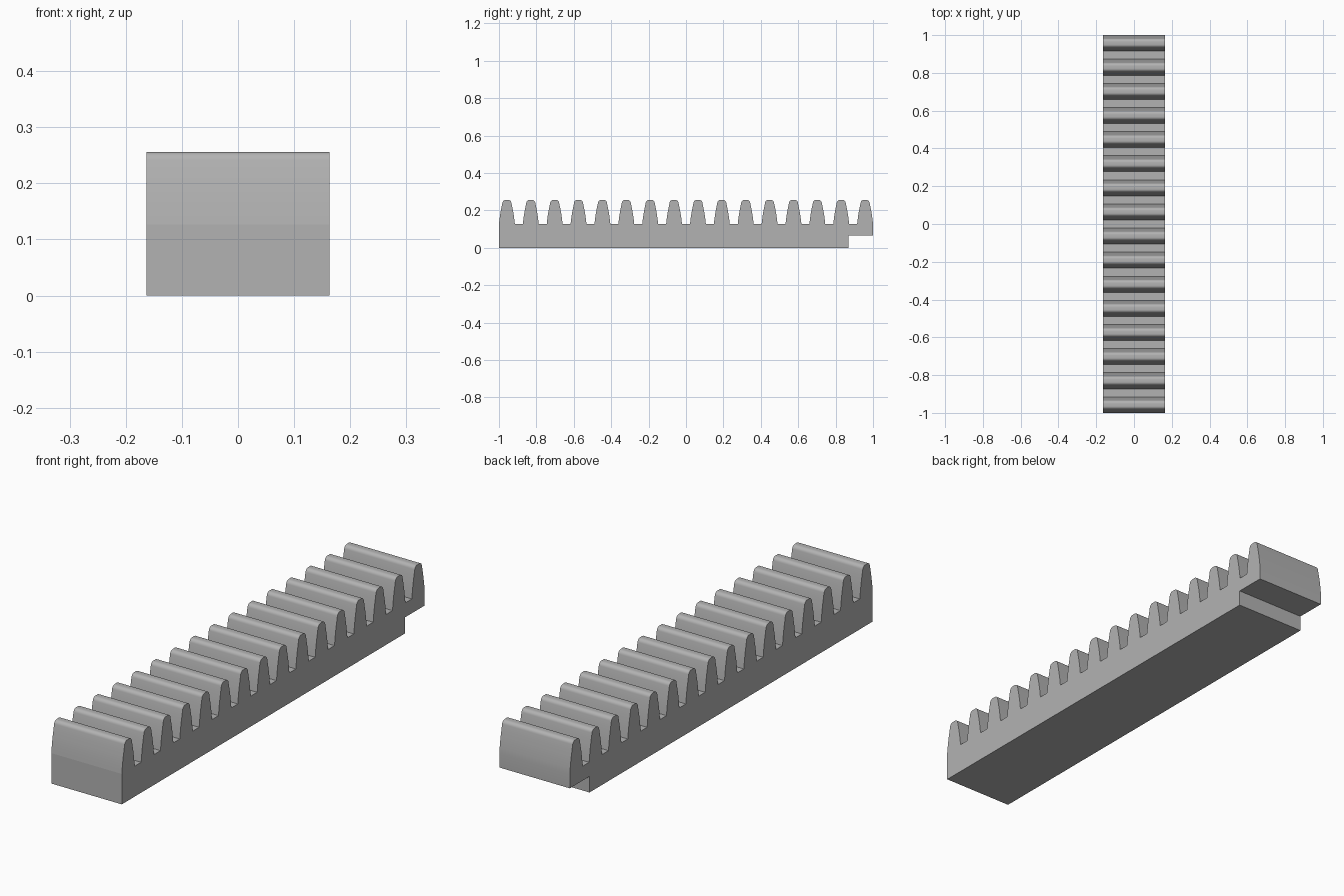
import bpy, bmesh, math

old = bpy.data.objects.get("Cube")
if old:
    bpy.data.objects.remove(old, do_unlink=True)

HALF_W = 0.163
ROOT, TIP = 0.127, 0.256
TEETH, FIRST = 16, -0.9575
PITCH = -2 * FIRST / (TEETH - 1)
HALF_BASE = 1 + FIRST
R = 0.017          # tip rounding
HALF_TIP = 0.024


def half_tooth():
    """Right half of a tooth, from root to tip: (offset, height)."""
    pts = []
    steps = 5
    for i in range(steps):  # slightly bowed flank
        t = i / steps
        bow = 0.002 * math.sin(math.pi * t)
        pts.append((HALF_BASE + (HALF_TIP - HALF_BASE) * t + bow,
                    ROOT + (TIP - R - ROOT) * t))
    for i in range(7):  # rounded corner
        a = math.radians(10 + 80 * i / 6)
        pts.append((HALF_TIP - R + R * math.cos(a), TIP - R + R * math.sin(a)))
    return pts


# Side profile: underside with the step at the back, then teeth back to front
profile = [(-1, 0), (0.87, 0), (0.87, 0.067), (1, 0.067)]
half = half_tooth()
for n in reversed(range(TEETH)):
    c = FIRST + n * PITCH
    profile += [(c + d, z) for d, z in half]
    profile += [(c - d, z) for d, z in reversed(half)]

# Extrude the profile across the width
bm = bmesh.new()
face = bm.faces.new([bm.verts.new((-HALF_W, y, z)) for y, z in profile])
ext = bmesh.ops.extrude_face_region(bm, geom=[face], use_keep_orig=True)
moved = [g for g in ext["geom"] if isinstance(g, bmesh.types.BMVert)]
bmesh.ops.translate(bm, verts=moved, vec=(2 * HALF_W, 0, 0))
bmesh.ops.recalc_face_normals(bm, faces=bm.faces)
mesh = bpy.data.meshes.new("gear_rack")
bm.to_mesh(mesh)
bm.free()
rack = bpy.data.objects.new("gear_rack", mesh)
bpy.context.collection.objects.link(rack)

# Plain grey metal
GREY = (0.45, 0.45, 0.45, 1)
mat = bpy.data.materials.new("grey_metal")
mat.use_nodes = True
mat.diffuse_color = GREY
mat.node_tree.nodes["Principled BSDF"].inputs["Base Color"].default_value = GREY
mesh.materials.append(mat)

# Smooth teeth, with a crisp crease where the front wall meets the first tooth
bpy.ops.object.select_all(action="DESELECT")
rack.select_set(True)
bpy.context.view_layer.objects.active = rack
bpy.ops.object.shade_smooth_by_angle(angle=math.radians(30))
for e in mesh.edges:
    a, b = (mesh.vertices[i].co for i in e.vertices)
    if abs(a.x - b.x) > HALF_W and a.y < -0.99 and abs(a.z - ROOT) < 0.001:
        e.use_edge_sharp = True
